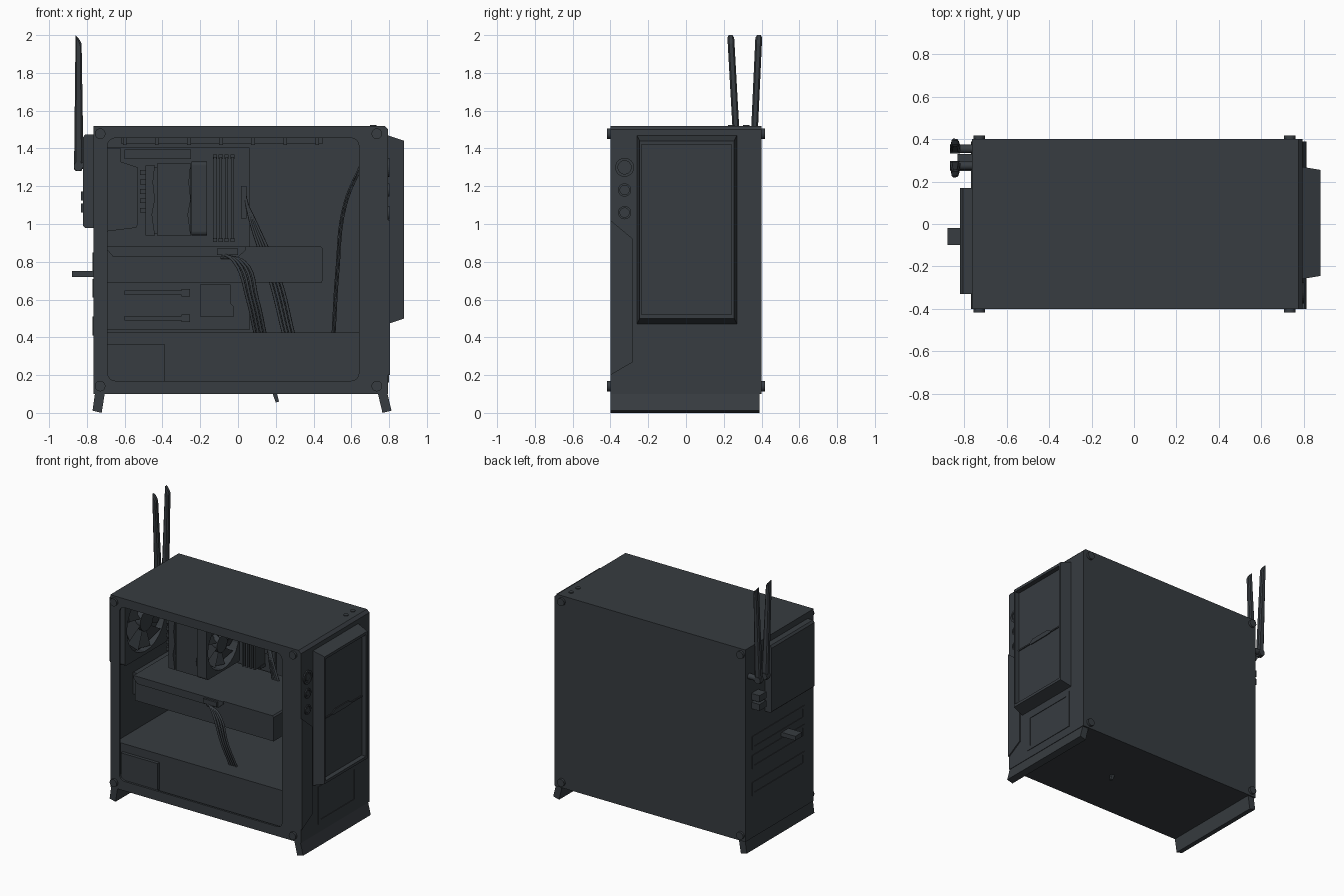
import bpy, bmesh, math

if "Cube" in bpy.data.objects:
    bpy.data.objects.remove(bpy.data.objects["Cube"])

dark = bpy.data.materials.new("dark_slate")
dark.diffuse_color = (0.038, 0.045, 0.052, 1)
dark.use_nodes = True
dark.node_tree.nodes["Principled BSDF"].inputs["Base Color"].default_value = dark.diffuse_color


def finish(name, bm, smooth=False):
    bmesh.ops.recalc_face_normals(bm, faces=bm.faces)
    me = bpy.data.meshes.new(name)
    bm.to_mesh(me)
    bm.free()
    me.materials.append(dark)
    ob = bpy.data.objects.new(name, me)
    bpy.context.collection.objects.link(ob)
    if smooth:
        bpy.ops.object.select_all(action='DESELECT')
        ob.select_set(True)
        bpy.context.view_layer.objects.active = ob
        bpy.ops.object.shade_smooth_by_angle()
    return ob


def loft(name, rings, smooth=False):
    """Skin a list of point rings and cap both ends."""
    bm = bmesh.new()
    loops = [[bm.verts.new(p) for p in r] for r in rings]
    n = len(loops[0])
    for a, b in zip(loops, loops[1:]):
        for i in range(n):
            bm.faces.new((a[i], a[(i + 1) % n], b[(i + 1) % n], b[i]))
    bm.faces.new(loops[0])
    bm.faces.new(loops[-1])
    return finish(name, bm, smooth)


def place(axis, t, u, v):
    return {'x': (t, u, v), 'y': (u, t, v), 'z': (u, v, t)}[axis]


def prism(name, axis, a, b, pts, smooth=False):
    return loft(name, [[place(axis, t, u, v) for u, v in pts] for t in (a, b)], smooth)


def rect(u0, u1, v0, v1):
    return [(u0, v0), (u1, v0), (u1, v1), (u0, v1)]


def box(name, x0, x1, y0, y1, z0, z1):
    return prism(name, 'z', z0, z1, rect(x0, x1, y0, y1))


def circle(u, v, r, n=24, start=0):
    return [(u + r * math.cos(start + 2 * math.pi * i / n), v + r * math.sin(start + 2 * math.pi * i / n))
            for i in range(n)]


def disc(name, axis, a, b, u, v, r):
    return prism(name, axis, a, b, circle(u, v, r), True)


def ring_plate(name, axis, a, b, outer, inner):
    """Plate with a hole; both outlines have the same number of points."""
    bm = bmesh.new()
    loops = [[bm.verts.new(place(axis, t, u, v)) for u, v in pts]
             for t, pts in ((a, outer), (b, outer), (b, inner), (a, inner))]
    n = len(outer)
    for k in range(4):
        p, q = loops[k], loops[(k + 1) % 4]
        for i in range(n):
            j = (i + 1) % n
            bm.faces.new((p[i], p[j], q[j], q[i]))
    return finish(name, bm)


def rounded(u0, u1, v0, v1, r, k=5):
    pts = []
    for c, (cu, cv) in enumerate(rect(u0 + r, u1 - r, v0 + r, v1 - r)):
        for i in range(k):
            t = math.pi * (1 + c / 2 + i / (k - 1) / 2)
            pts.append((cu + r * math.cos(t), cv + r * math.sin(t)))
    return pts


def cable(name, pts, r):
    cu = bpy.data.curves.new(name, 'CURVE')
    cu.dimensions = '3D'
    cu.bevel_depth, cu.bevel_resolution, cu.resolution_u = r, 1, 6
    cu.use_fill_caps = True
    sp = cu.splines.new('BEZIER')
    sp.bezier_points.add(len(pts) - 1)
    for bp, p in zip(sp.bezier_points, pts):
        bp.co = p
        bp.handle_left_type = bp.handle_right_type = 'AUTO'
    cu.materials.append(dark)
    bpy.context.collection.objects.link(bpy.data.objects.new(name, cu))


def fan(name, x, cy, cz, r):
    """Hub and nine twisted blades facing x."""
    disc(name + "_hub", 'x', x - .03, x + .03, cy, cz, r * .35)
    for i in range(9):
        t = 2 * math.pi * i / 9
        pts = [(x + dx, cy + q * r * math.cos(t + o), cz + q * r * math.sin(t + o))
               for dx, q, o in ((-.02, .28, 0), (.02, .28, .5), (.02, .96, .75), (-.02, .96, .2))]
        loft(name + "_blade", [pts, [(p[0] + .006, p[1], p[2]) for p in pts]])


# Case shell: walls, window frame and chamfered front wall
box("top_panel", -.765, .77, -.40, .40, 1.50, 1.52)
box("bottom_panel", -.765, .79, -.40, .40, .10, .12)
box("closed_side_panel", -.765, .77, .385, .40, .12, 1.50)
box("rear_wall", -.765, -.745, -.385, .385, .12, 1.50)
prism("front_wall", 'y', -.40, .40, [(.765, .10), (.795, .10), (.795, 1.50), (.775, 1.52), (.765, 1.52)])
ring_plate("window_frame", 'y', -.40, -.385, rounded(-.765, .77, .10, 1.52, .004),
           rounded(-.69, .64, .17, 1.455, .04))

# Corner thumbscrews on both sides
for s in (-1, 1):
    for x in (-.73, .735):
        for z in (.142, 1.478):
            disc("corner_screw", 'y', s * .39, s * .417, x, z, .028)

# Splayed feet, front and rear
prism("front_foot", 'y', -.40, .39, [(.74, .105), (.79, .105), (.813, .012), (.765, 0)])
prism("rear_foot", 'y', -.40, .39, [(-.757, .105), (-.705, .105), (-.722, 0), (-.77, .012)])

# Front panel: raised intake bezel with recessed mesh area and clip
loft("intake_bezel", [[place('x', x, u, v) for u, v in rect(*r)] for x, r in (
    (.79, (-.26, .27, .47, 1.47)), (.88, (-.245, .255, .50, 1.44)),
    (.88, (-.235, .24, .52, 1.42)), (.845, (-.235, .24, .52, 1.42)))])
prism("bezel_clip", 'x', .84, .852, [(-.235, .955), (-.11, .955), (-.10, .95), (.08, .95), (.11, .955),
                                     (.24, .955), (.24, .965), (.11, .965), (.08, .985), (-.08, .985),
                                     (-.11, .965), (-.235, .965)])
ring_plate("lower_front_trim", 'x', .79, .799, rect(-.20, .25, .16, .44), rect(-.17, .22, .19, .41))
prism("front_corner_trim", 'x', .79, .804, [(-.40, .20), (-.28, .27), (-.28, .92), (-.40, 1.02)])

# Front buttons and ports
for z, r in ((1.30, .05), (1.18, .035), (1.06, .035)):
    ring_plate("button_ring", 'x', .79, .803, circle(-.325, z, r), circle(-.325, z, r * .7))
    disc("button_cap", 'x', .79, .801, -.325, z, r * .55)
for y in (.24, .32):
    disc("top_button", 'z', 1.51, 1.525, .715, y, .017)

# Rear: fan housing, inner fan, expansion slots, bracket tab and ports
prism("rear_fan_housing", 'y', -.33, .17, [(-.75, .98), (-.81, .98), (-.82, .99), (-.82, 1.46), (-.808, 1.475), (-.75, 1.475)])
ring_plate("rear_fan_frame", 'x', -.745, -.695, rounded(-.33, .17, .98, 1.475, .02, 6),
           circle(-.08, 1.228, .225, 24, math.pi * 1.15))
fan("rear_fan", -.72, -.08, 1.228, .22)
for z in (.46, .66, .80):
    ring_plate("rear_slot_frame", 'x', -.769, -.76, rect(-.29, .32, z - .05, z + .05), rect(-.27, .30, z - .03, z + .03))
box("rear_bracket_tab", -.88, -.755, -.10, -.02, .72, .752)
for z in (1.06, 1.125):
    box("rear_port", -.832, -.755, .25, .33, z, z + .048)

# Antennas: stub, hinge and leaning blade with thinned edges
outline = [(-.868, 1.29), (-.86, 1.28), (-.828, 1.28), (-.818, 1.33), (-.828, 1.955), (-.838, 1.975), (-.86, 2.0)]
for y, lean in ((.275, -.056), (.354, .046)):
    disc("antenna_stub", 'x', -.84, -.755, y, 1.31, .02)
    disc("antenna_hinge", 'y', y - .022, y + .022, -.845, 1.305, .024)
    blade = loft("antenna_blade", [[(-.845 + (px + .845) * s, y + d, 1.64 + (pz - 1.64) * q) for px, pz in outline]
                                   for d, s, q in ((-.018, .6, .96), (-.01, 1, 1), (.01, 1, 1), (.018, .6, .96))])
    for v in blade.data.vertices:
        v.co.y += lean * (v.co.z - 1.31)

# Power supply shroud with its label plate
box("power_shroud", -.745, .765, -.36, .385, .12, .425)
box("shroud_label_plate", -.69, -.39, -.384, -.35, .165, .365)

# Main board, tray and surface parts
box("board_tray", -.745, .765, .365, .385, .425, 1.50)
box("main_board", -.69, .06, .345, .365, .44, 1.405)
prism("port_cover", 'y', .20, .345, [(-.70, .96), (-.54, .98), (-.53, 1.0), (-.53, 1.30), (-.62, 1.33), (-.62, 1.40), (-.70, 1.40)])
box("power_heatsink", -.60, -.25, .28, .345, 1.345, 1.395)
prism("chip_heatsink", 'y', .31, .345, [(-.20, .51), (-.02, .51), (-.02, .56), (-.04, .58), (-.04, .68), (-.20, .68)])
for z in (.50, .635):
    box("expansion_slot", -.60, -.26, .305, .345, z - .012, z + .012)
    box("slot_latch", -.30, -.255, .30, .345, z - .02, z + .02)

# Memory sticks
for i in range(4):
    x = -.122 + .031 * i
    box("memory_stick", x - .007, x + .007, .23, .345, .92, 1.355)
    for z in (.905, 1.345):
        box("memory_latch", x - .011, x + .011, .29, .345, z, z + .022)

# Tower cooler with wavy front fins and a side fan
for x0, x1, z1 in ((-.49, -.44, 1.31), (-.43, -.25, 1.32)):
    prism("cooler_fins", 'y', -.11, .26, [(x0, .94), (x1, .94), (x1 - .015, 1.05), (x1, 1.13), (x1 - .01, 1.22), (x1, z1), (x0, z1)])
box("cooler_core", -.48, -.25, -.08, .26, .95, 1.30)
ring_plate("cooler_fan_frame", 'x', -.245, -.165, rounded(-.13, .26, .94, 1.33, .02, 6),
           circle(.065, 1.135, .18, 24, math.pi * 1.15))
fan("cooler_fan", -.205, .065, 1.135, .175)
for i in range(5):
    box("cooler_clip", -.52, -.485, -.10, .0, 1.06 + .05 * i, 1.085 + .05 * i)
box("cooler_base", -.45, -.28, .26, .345, 1.05, 1.22)

# Graphics card with end bracket
box("graphics_card", -.69, .445, -.22, .33, .69, .868)
box("card_bracket", -.745, -.69, -.16, .33, .70, .86)
prism("card_backplate", 'y', -.225, .33, [(-.69, .88), (.44, .88), (.45, .87), (.45, .70), (.42, .69), (.42, .865), (-.69, .865)])
prism("card_trim", 'y', -.235, -.21, [(-.69, .88), (.04, .88), (.04, .86), (.0, .825), (-.66, .825), (-.69, .86)])
box("card_plug", -.11, .0, -.25, -.17, .835, .87)

# Upper rail with its clips
box("upper_rail", -.62, .45, -.30, -.27, 1.425, 1.455)
for i in range(7):
    x = -.61 + .17 * i
    box("rail_clip", x, x + .02, -.31, -.26, 1.418, 1.46)

# Cables
for i in range(4):
    d = .018 * i
    cable("main_cable", [(.03, .31, 1.19 - d), (.07 + d / 2, .27, 1.0), (.17 + d, .24, .70), (.24 + d, .22, .42)], .008)
    cable("card_cable", [(-.09, -.23, .85 - d / 2), (-.02 + d, -.27, .80), (.05 + d, -.27, .60), (.09 + d, -.22, .42)], .008)
for d in (0, .012):
    cable("front_cable", [(.66 + d, .32, 1.34), (.56 + d, .31, 1.10), (.52 + d, .30, .75), (.50 + d, .30, .42)], .005)
box("main_plug", .015, .045, .29, .345, 1.03, 1.20)
prism("bottom_cable_tip", 'y', -.01, .01, [(.18, .11), (.205, .11), (.217, .06), (.20, .055)])
